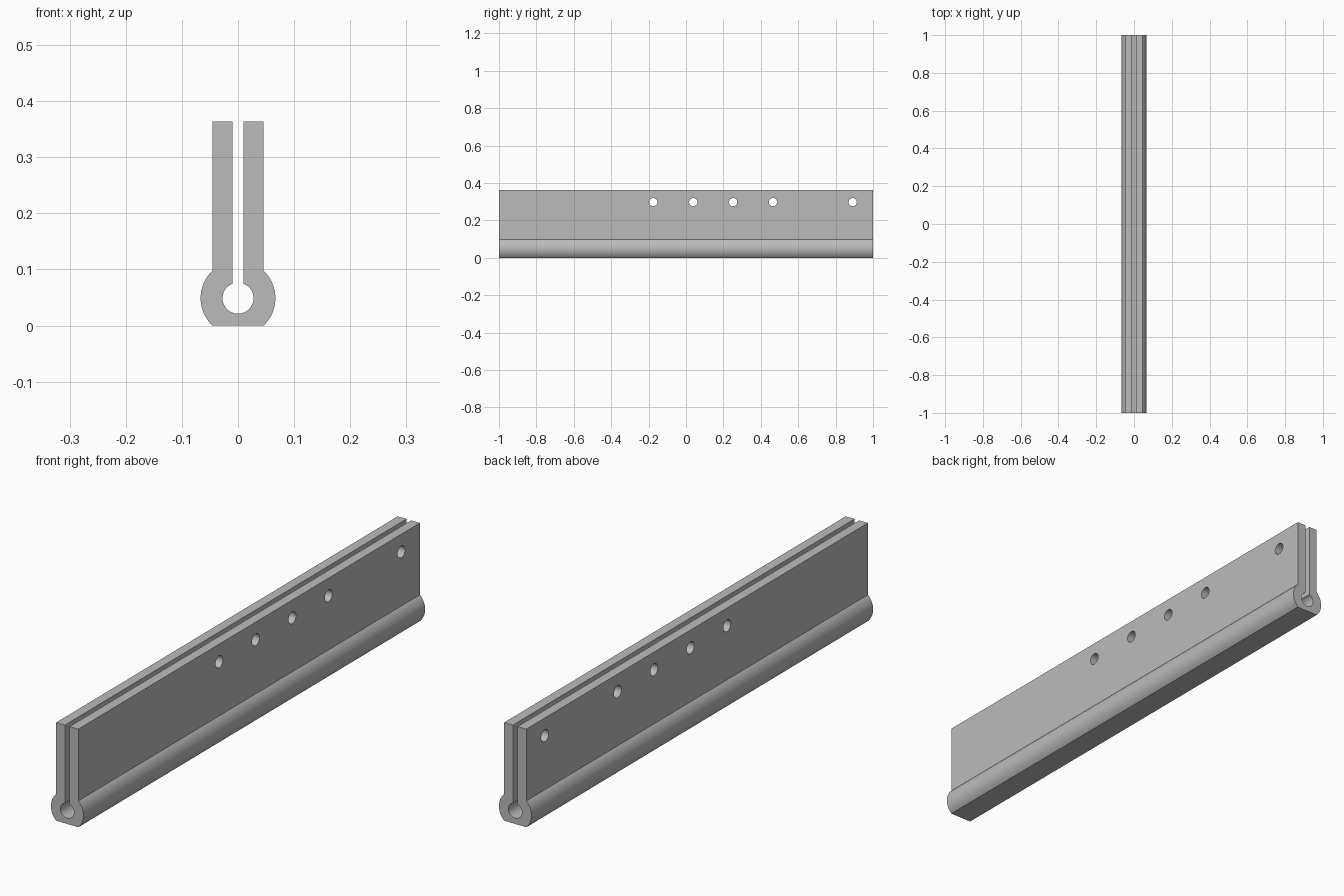
import bpy, bmesh, math
from mathutils import Matrix, Vector

if "Cube" in bpy.data.objects:
    bpy.data.objects.remove(bpy.data.objects["Cube"])

R_OUT, R_IN, CZ = 0.0667, 0.0276, 0.0488     # tube radii and centre height
X_OUT, X_IN, TOP = 0.0456, 0.0098, 0.3635    # plate faces and top
HOLE_Y = (-0.175, 0.039, 0.252, 0.465, 0.891)
HOLE_Z, HOLE_R = 0.298, 0.022

grey = bpy.data.materials.new("grey")
grey.diffuse_color = (0.5, 0.5, 0.5, 1)
grey.use_nodes = True
grey.node_tree.nodes["Principled BSDF"].inputs["Base Color"].default_value = grey.diffuse_color


def make_object(name, bm):
    bmesh.ops.recalc_face_normals(bm, faces=bm.faces[:])
    me = bpy.data.meshes.new(name)
    bm.to_mesh(me)
    bm.free()
    me.materials.append(grey)
    ob = bpy.data.objects.new(name, me)
    bpy.context.collection.objects.link(ob)
    return ob


def arc(r, a0, a1, n):
    return [(r * math.cos(a0 + (a1 - a0) * i / n),
             CZ + r * math.sin(a0 + (a1 - a0) * i / n)) for i in range(n + 1)]


# Right half of the keyhole-shaped section, bottom centre round to bore bottom
a_out = math.acos(X_OUT / R_OUT)
a_in = math.acos(X_IN / R_IN)
half = arc(R_OUT, -a_out, a_out, 24)
half[0] = (half[0][0], 0.0)
half += [(X_OUT, TOP), (X_IN, TOP)] + arc(R_IN, a_in, -math.pi / 2, 24)
half[-1] = (0.0, half[-1][1])
profile = half + [(-x, z) for x, z in reversed(half[:-1])]

# Clamp strip extruded along its length
bm = bmesh.new()
face = bm.faces.new([bm.verts.new((x, -1, z)) for x, z in profile])
ext = bmesh.ops.extrude_face_region(bm, geom=[face])
bmesh.ops.translate(bm, vec=Vector((0, 2, 0)),
                    verts=[g for g in ext["geom"] if isinstance(g, bmesh.types.BMVert)])
strip = make_object("clamp_strip", bm)

# Bolt holes through both plates
bm = bmesh.new()
for y in HOLE_Y:
    bmesh.ops.create_cone(bm, cap_ends=True, segments=32, radius1=HOLE_R,
                          radius2=HOLE_R, depth=0.3,
                          matrix=Matrix.Translation((0, y, HOLE_Z))
                          @ Matrix.Rotation(math.pi / 2, 4, 'Y'))
cutter = make_object("hole_cutter", bm)
cutter.hide_render = True

mod = strip.modifiers.new("bolt_holes", 'BOOLEAN')
mod.operation = 'DIFFERENCE'
mod.solver = 'EXACT'
mod.object = cutter
bpy.context.view_layer.objects.active = strip
strip.select_set(True)
cutter.select_set(False)
bpy.ops.object.modifier_apply(modifier=mod.name)
bpy.data.objects.remove(cutter)
bpy.ops.object.shade_smooth_by_angle(angle=math.radians(30))
